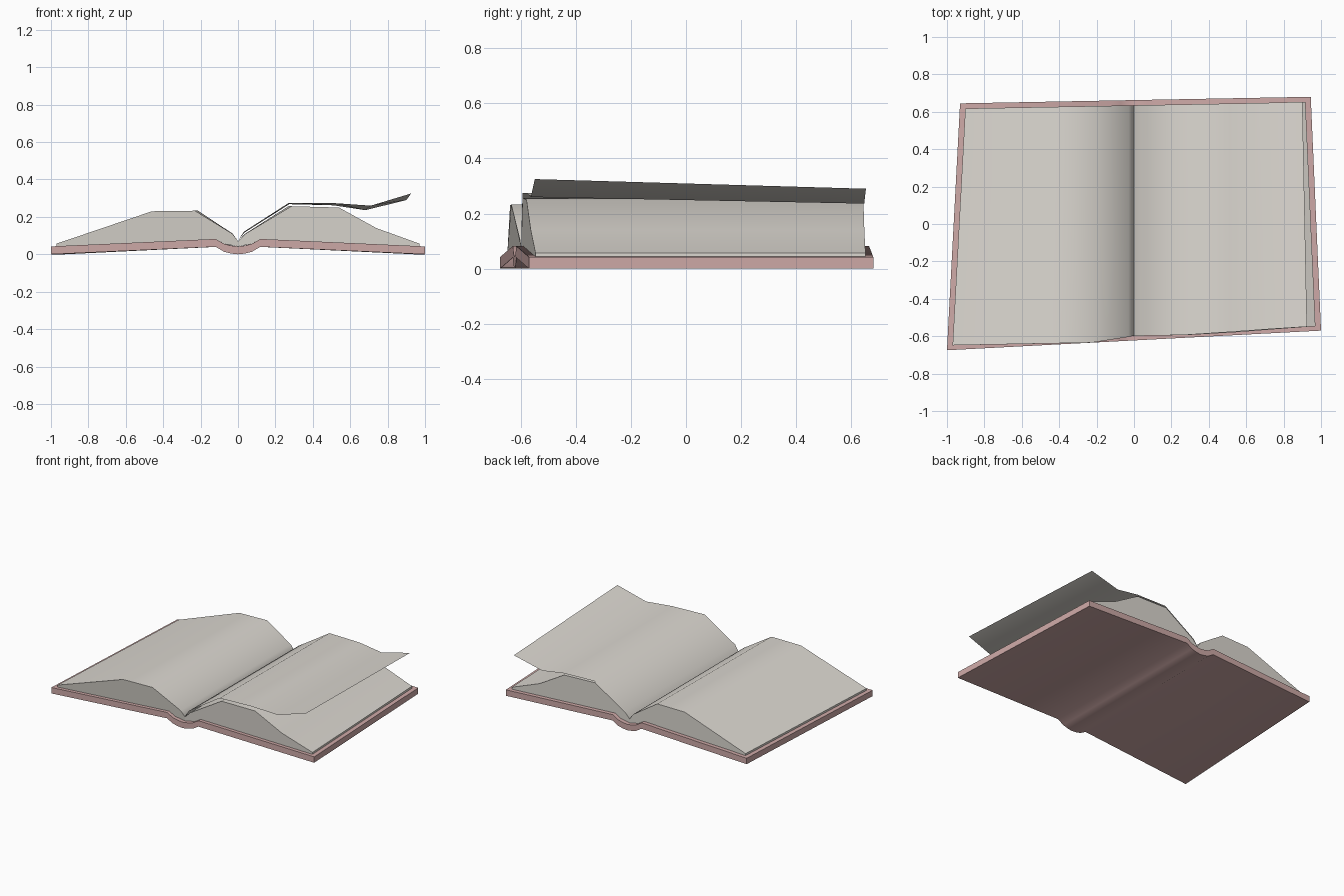
import bpy, bmesh, math

if "Cube" in bpy.data.objects:
    bpy.data.objects.remove(bpy.data.objects["Cube"])


def material(name, color):
    m = bpy.data.materials.new(name)
    m.diffuse_color = color
    m.use_nodes = True
    m.node_tree.nodes["Principled BSDF"].inputs["Base Color"].default_value = m.diffuse_color
    return m


RED = material("cover_red", (0.62, 0.40, 0.39, 1))
PAPER = material("paper", (0.72, 0.69, 0.64, 1))


def place(u, z, inset, back):
    """Put a profile point on the skewed front or back end of the book."""
    if back:
        return (u * (0.93 if u < 0 else 0.945), 0.6625 + 0.0175 * u - inset, z)
    return (u, -0.6225 + 0.0525 * u + inset, z)


def loft(name, front, back, mat, closed=True):
    """Join two profiles of (u, z, inset); closed profiles get end caps."""
    bm = bmesh.new()
    f = [bm.verts.new(place(*p, False)) for p in front]
    b = [bm.verts.new(place(*p, True)) for p in back]
    n = len(f)
    for i in range(n if closed else n - 1):
        j = (i + 1) % n
        bm.faces.new((f[i], f[j], b[j], b[i]))
    if closed:
        bm.faces.new(f[::-1])
        bm.faces.new(b)
        bmesh.ops.recalc_face_normals(bm, faces=bm.faces)
    mesh = bpy.data.meshes.new(name)
    bm.to_mesh(mesh)
    bm.free()
    ob = bpy.data.objects.new(name, mesh)
    bpy.context.collection.objects.link(ob)
    mesh.materials.append(mat)
    bpy.ops.object.select_all(action='DESELECT')
    ob.select_set(True)
    bpy.context.view_layer.objects.active = ob
    bpy.ops.object.shade_smooth_by_angle(angle=math.radians(45))
    return ob


# Cover: constant thickness, curved spine between two boards
half = [(0.035, 0.004), (0.075, 0.014), (0.12, 0.04), (1.0, 0.0)]
under = [(-x, z) for x, z in reversed(half)] + [(0, 0)] + half
cover = [(x, z, 0) for x, z in under] + [(x, z + 0.042, 0) for x, z in reversed(under)]
loft("cover", cover, cover, RED)


# Page blocks: arched top, underside resting on the cover
def page_block(name, side, top):
    base = [(0.97, 0.043), (0.12, 0.082), (0.075, 0.056), (0.0, 0.042)]
    front = top + [(side * x, z, 0.025) for x, z in base]
    back = [(x, z, 0.028) for x, z, _ in front]
    return loft(name, front, back, PAPER)


page_block("left_pages", -1, [(0, 0.07, 0.025), (-0.03, 0.11, 0.02), (-0.23, 0.233, 0.0),
                              (-0.46, 0.23, 0.008), (-0.97, 0.057, 0.025)])
page_block("right_pages", 1, [(0, 0.07, 0.025), (0.04, 0.11, 0.023), (0.285, 0.257, 0.014),
                              (0.54, 0.25, 0.015), (0.74, 0.14, 0.02), (0.97, 0.057, 0.025)])

# Loose sheet lifting off the right-hand pages
loft("loose_page",
     [(0, 0.071, 0.025), (0.03, 0.12, 0.023), (0.27, 0.274, 0.015),
      (0.51, 0.274, 0.018), (0.71, 0.26, 0.022), (0.925, 0.325, 0.025)],
     [(0, 0.071, 0.028), (0.035, 0.115, 0.028), (0.29, 0.268, 0.028),
      (0.54, 0.262, 0.028), (0.72, 0.236, 0.028), (0.953, 0.29, 0.026)],
     PAPER, closed=False)
